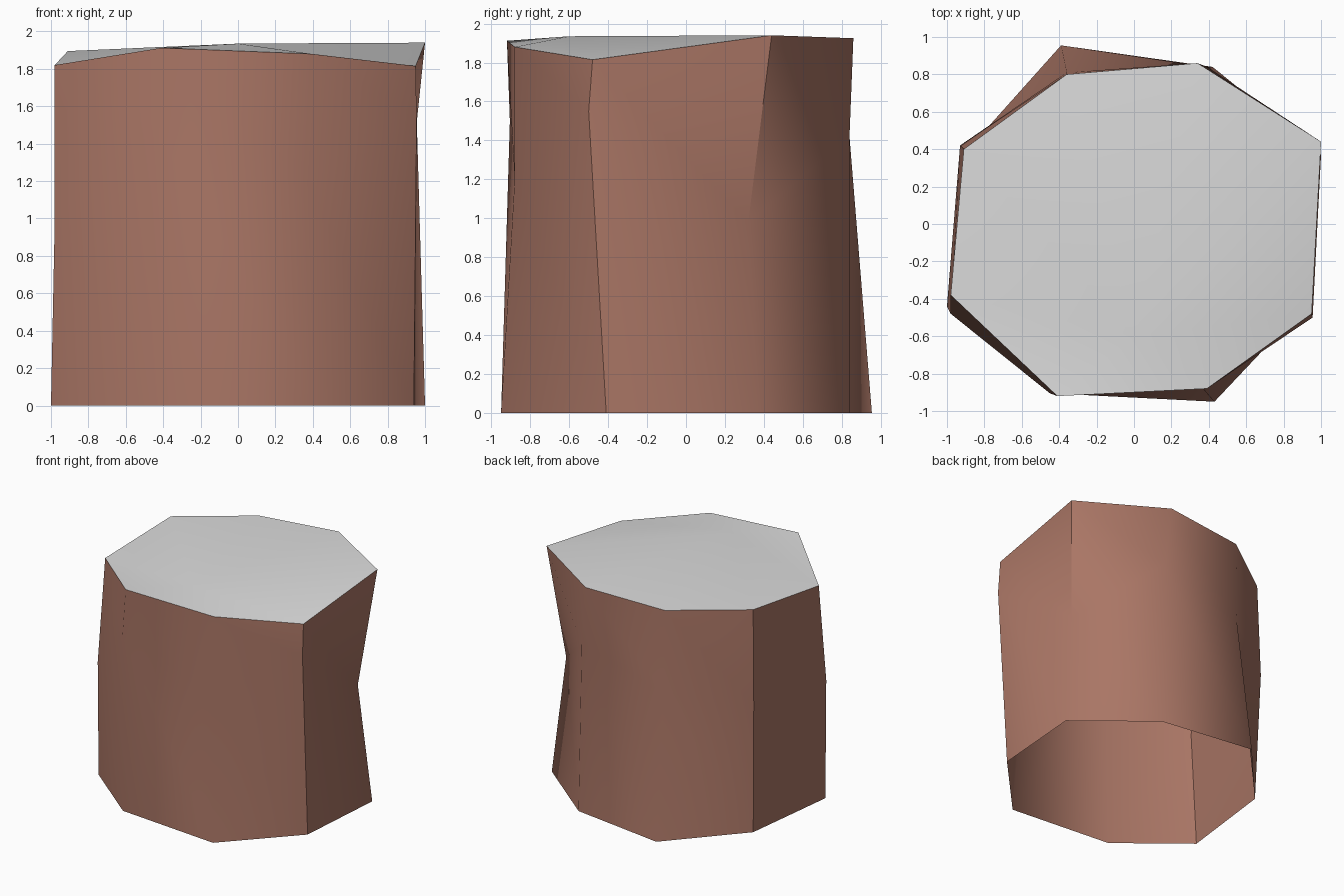
import bpy

if "Cube" in bpy.data.objects:
    bpy.data.objects.remove(bpy.data.objects["Cube"])

# One entry per corner: bottom, middle and top ring positions
BOTTOM = [(0.43, -0.95), (0.94, -0.41), (1.0, 0.37), (0.42, 0.84),
          (-0.39, 0.955), (-0.90, 0.385), (-1.0, -0.44), (-0.47, -0.87)]
MIDDLE = [(0.37, -0.88, 1.2), (0.955, -0.50, 1.55), (0.90, 0.32, 0.98), (0.39, 0.84, 1.42),
          (-0.36, 0.81, 1.2), (-0.93, 0.42, 1.1), (-0.98, -0.48, 0.98), (-0.45, -0.905, 1.5)]
TOP = [(0.39, -0.88, 1.88), (0.95, -0.48, 1.815), (1.0, 0.44, 1.94), (0.34, 0.86, 1.925),
       (-0.36, 0.80, 1.895), (-0.91, 0.40, 1.895), (-0.98, -0.38, 1.82), (-0.41, -0.92, 1.912)]
N = len(TOP)


def material(name, rgb):
    m = bpy.data.materials.new(name)
    m.diffuse_color = (*rgb, 1)
    m.use_nodes = True
    m.node_tree.nodes["Principled BSDF"].inputs["Base Color"].default_value = m.diffuse_color
    return m


def build(name, verts, faces, mat):
    mesh = bpy.data.meshes.new(name)
    mesh.from_pydata(verts, [], faces)
    mesh.materials.append(mat)
    obj = bpy.data.objects.new(name, mesh)
    bpy.context.collection.objects.link(obj)
    bpy.ops.object.select_all(action='DESELECT')
    obj.select_set(True)
    bpy.context.view_layer.objects.active = obj
    bpy.ops.object.shade_smooth_by_angle(angle=0.8)
    return obj


brown = material("clay brown", (0.40, 0.18, 0.13))
grey = material("light grey", (0.72, 0.72, 0.72))

# Crooked eight-sided wall, open underneath, each panel split on its diagonal
wall_verts = [(x, y, 0) for x, y in BOTTOM] + MIDDLE + TOP
wall_faces = []
for r in range(2):
    for i in range(N):
        j = (i + 1) % N
        a, b, c, d = r * N + i, r * N + j, (r + 1) * N + j, (r + 1) * N + i
        wall_faces += [(a, b, d), (b, c, d)]
build("trunk_wall", wall_verts, wall_faces, brown)

# Slightly uneven top, raised towards the front
build("trunk_top", TOP + [(0.0, -0.6, 1.935)],
      [(i, (i + 1) % N, N) for i in range(N)], grey)
